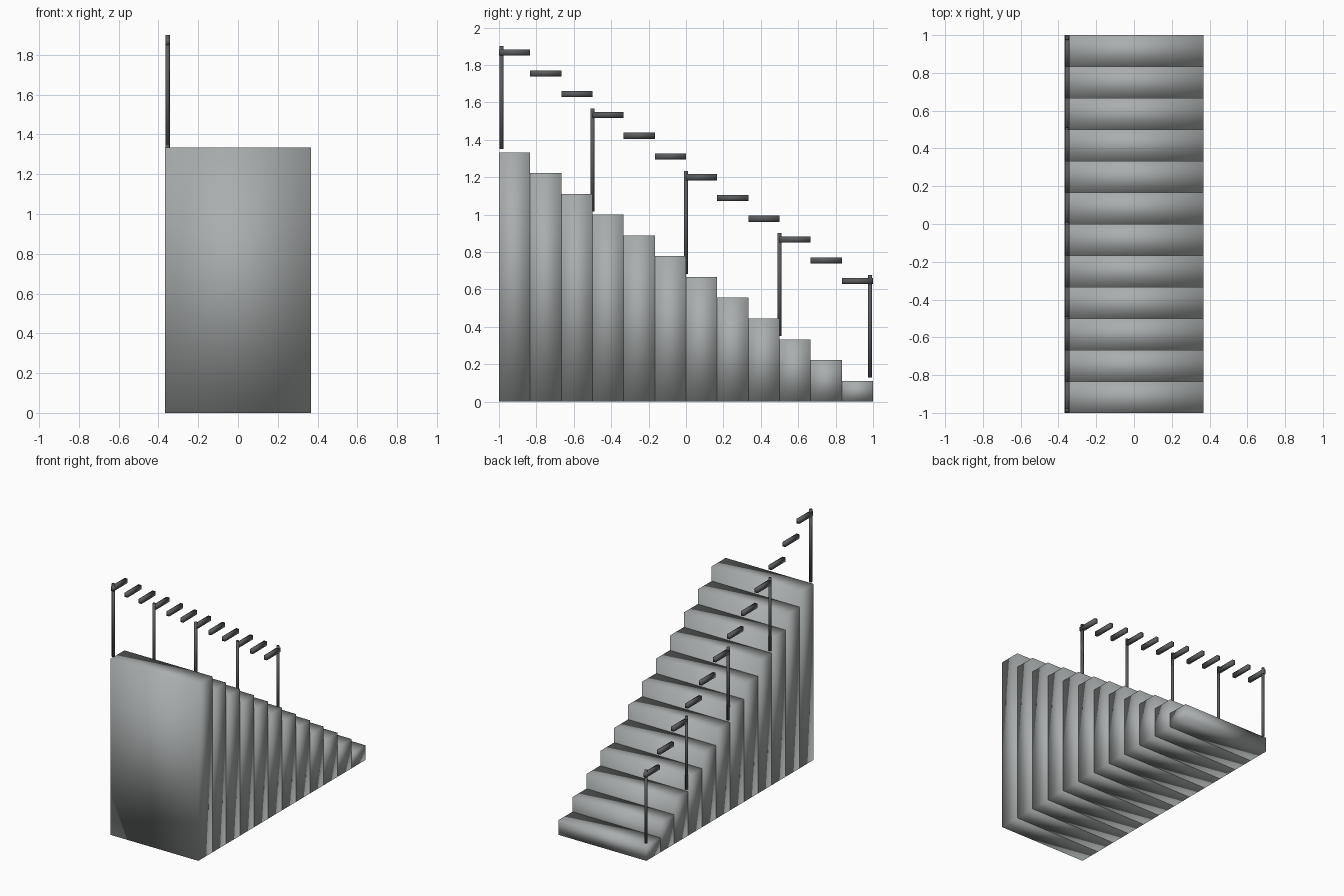
import bpy

cube = bpy.data.objects.get("Cube")
if cube:
    bpy.data.objects.remove(cube, do_unlink=True)

STEPS = 12
DEPTH = 2 / STEPS
RISE = 1.333 / STEPS
HALF_WIDTH = 0.368
RAIL_X = -0.354


def material(name, color):
    mat = bpy.data.materials.new(name)
    mat.use_nodes = True
    mat.diffuse_color = color
    mat.node_tree.nodes["Principled BSDF"].inputs["Base Color"].default_value = color
    return mat


def finish(name, mat):
    # Soft normals across every edge, as on the whole staircase
    obj = bpy.context.object
    obj.name = name
    obj.data.materials.append(mat)
    bpy.ops.object.shade_smooth()
    return obj


def box(name, center, size, mat):
    bpy.ops.mesh.primitive_cube_add(size=1, location=center)
    obj = bpy.context.object
    for v in obj.data.vertices:
        v.co = [c * s for c, s in zip(v.co, size)]
    return finish(name, mat)


def post(name, y, base, mat):
    height = 0.55
    bpy.ops.mesh.primitive_cylinder_add(
        vertices=12, radius=0.011, depth=height,
        location=(RAIL_X, y, base + 0.017 + height / 2))
    return finish(name, mat)


stone = material("stair grey", (0.40, 0.42, 0.42, 1))
metal = material("dark rail grey", (0.10, 0.105, 0.11, 1))

# Full-height step blocks, tallest at the front, each with a level rail piece
for i in range(STEPS):
    y = -1 + (i + 0.5) * DEPTH
    top = (STEPS - i) * RISE
    box(f"step_{i + 1}", (0, y, top / 2), (2 * HALF_WIDTH, DEPTH, top), stone)
    box(f"rail_{i + 1}", (RAIL_X, y, top + 0.533), (0.023, DEPTH, 0.033), metal)

# Rail posts on every third step, and one at the foot
for i in (0, 3, 6, 9, STEPS):
    y = max(-0.986, min(0.984, -1 + i * DEPTH))
    post(f"post_{i // 3 + 1}", y, (STEPS - min(i, STEPS - 1)) * RISE, metal)
